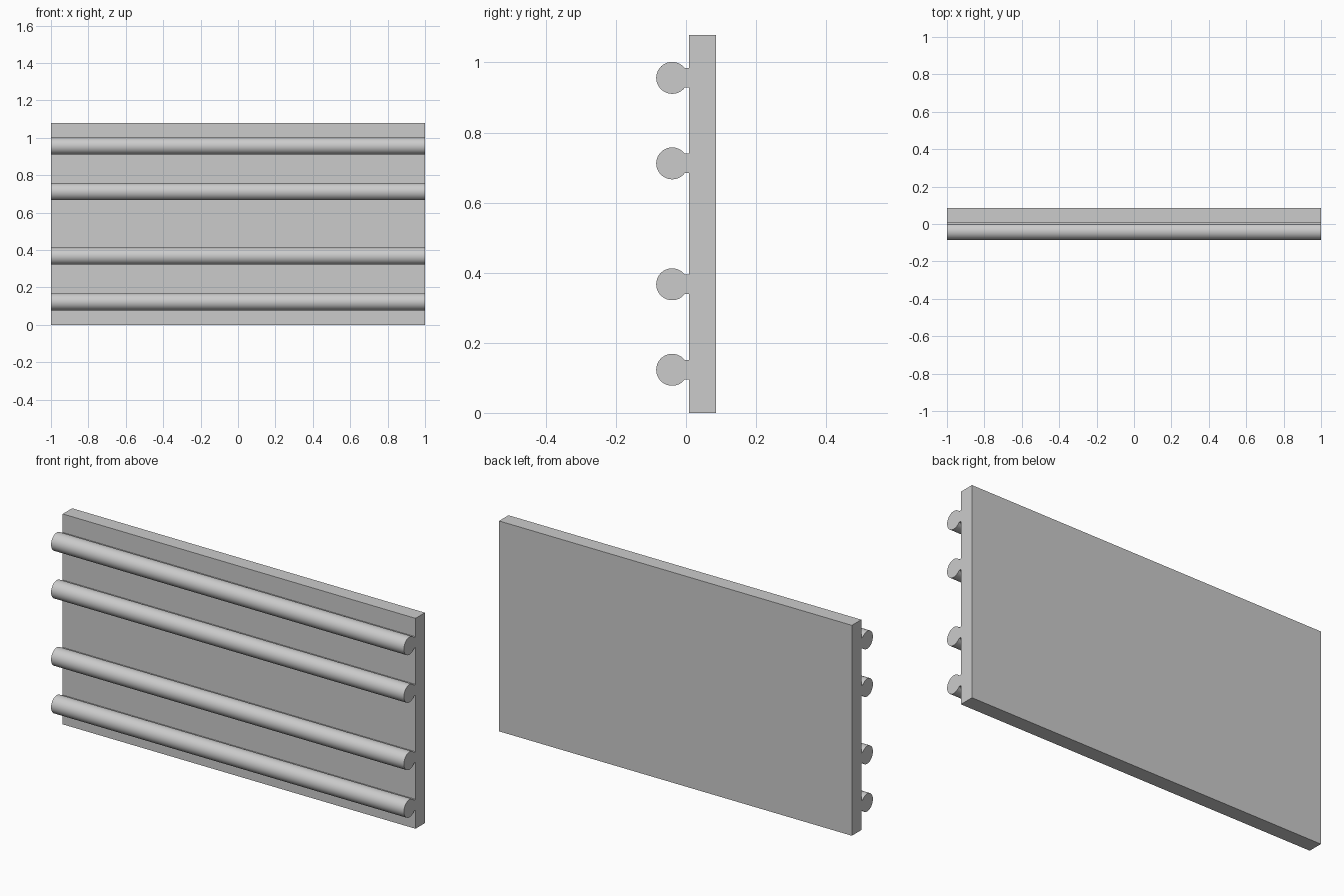
import bpy
import bmesh
from math import asin, cos, sin, pi

HALF_LENGTH = 1.0
HEIGHT = 1.078
PANEL_FRONT, PANEL_BACK = 0.009, 0.085
RAIL_RADIUS, RAIL_Y = 0.0455, -0.0395
NECK_HALF = 0.0275
ARC_STEPS = 48

if "Cube" in bpy.data.objects:
    bpy.data.objects.remove(bpy.data.objects["Cube"], do_unlink=True)

grey = bpy.data.materials.new("light_grey")
grey.use_nodes = True
colour = (0.6, 0.6, 0.6, 1)
grey.diffuse_color = colour
grey.node_tree.nodes["Principled BSDF"].inputs["Base Color"].default_value = colour


def extrude_profile(name, profile, z=0):
    """Sweep a closed (y, z) profile along the full length in x."""
    bm = bmesh.new()
    face = bm.faces.new([bm.verts.new((-HALF_LENGTH, y, h)) for y, h in profile])
    swept = bmesh.ops.extrude_face_region(bm, geom=[face])["geom"]
    verts = [v for v in swept if isinstance(v, bmesh.types.BMVert)]
    bmesh.ops.translate(bm, verts=verts, vec=(2 * HALF_LENGTH, 0, 0))
    bmesh.ops.recalc_face_normals(bm, faces=bm.faces)
    mesh = bpy.data.meshes.new(name)
    bm.to_mesh(mesh)
    bm.free()
    mesh.materials.append(grey)
    obj = bpy.data.objects.new(name, mesh)
    obj.location.z = z
    bpy.context.collection.objects.link(obj)
    return obj


# Flat backing panel
extrude_profile("back_panel", [(PANEL_FRONT, 0), (PANEL_BACK, 0),
                               (PANEL_BACK, HEIGHT), (PANEL_FRONT, HEIGHT)])

# Rounded rail section with a narrow neck meeting the panel
start = asin(NECK_HALF / RAIL_RADIUS)
angles = [start + (2 * pi - 2 * start) * i / ARC_STEPS for i in range(ARC_STEPS + 1)]
section = [(RAIL_Y + RAIL_RADIUS * cos(a), RAIL_RADIUS * sin(a)) for a in angles]
section += [(PANEL_FRONT, -NECK_HALF), (PANEL_FRONT, NECK_HALF)]

# Two pairs of rails, lower and upper
bpy.ops.object.select_all(action="DESELECT")
rail_heights = {"bottom_rail": 0.123, "lower_middle_rail": 0.367,
                "upper_middle_rail": 0.712, "top_rail": 0.956}
for name, z in rail_heights.items():
    rail = extrude_profile(name, section, z)
    rail.select_set(True)
    bpy.context.view_layer.objects.active = rail
bpy.ops.object.shade_smooth_by_angle(angle=pi / 6)
